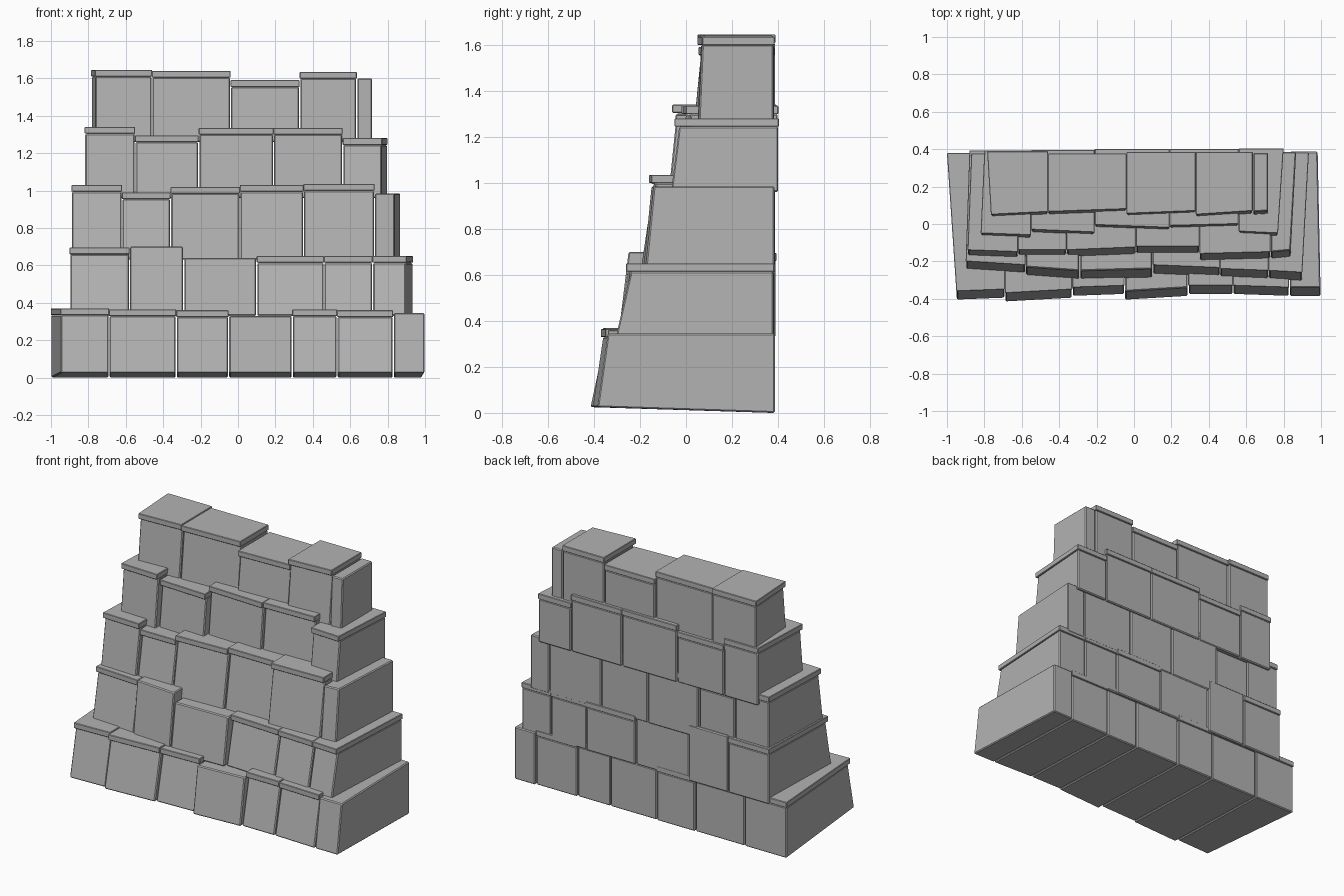
import bpy
import bmesh
import random

random.seed(4)
cube = bpy.data.objects.get("Cube")
if cube:
    bpy.data.objects.remove(cube, do_unlink=True)

# One plain stone colour
stone = bpy.data.materials.new("grey_stone")
stone.use_nodes = True
grey = (0.45, 0.45, 0.45, 1)
stone.diffuse_color = grey
stone.node_tree.nodes["Principled BSDF"].inputs["Base Color"].default_value = grey

CAP_HEIGHT = 0.036
CAP_OVERHANG = 0.02
JOINT = 0.003


def slab(name, left, right, front_bottom, front_top, back, bottom, top, bevel):
    """Six sided stone; left/right hold (front x, back x), fronts hold (left y, right y),
    bottom holds (front z, back z)."""
    bm = bmesh.new()
    rings = []
    for front, heights in ((front_bottom, bottom), (front_top, (top, top))):
        corners = [
            (left[0], front[0], heights[0]),
            (right[0], front[1], heights[0]),
            (right[1], back, heights[1]),
            (left[1], back, heights[1]),
        ]
        rings.append([bm.verts.new(corner) for corner in corners])
    low, high = rings
    bm.faces.new(reversed(low))
    bm.faces.new(high)
    for i in range(4):
        j = (i + 1) % 4
        bm.faces.new((low[i], low[j], high[j], high[i]))
    bmesh.ops.bevel(bm, geom=bm.edges[:], offset=bevel, segments=1, affect="EDGES")
    bmesh.ops.recalc_face_normals(bm, faces=bm.faces[:])
    mesh = bpy.data.meshes.new(name)
    bm.to_mesh(mesh)
    bm.free()
    mesh.materials.append(stone)
    obj = bpy.data.objects.new(name, mesh)
    bpy.context.collection.objects.link(obj)
    return obj


def course(name, bottom, back, lean, start, finish, stones):
    """Row of stones from left to right; each is (right x, top z, left y, right y, style)."""
    left = start
    for number, (edge, top, y_left, y_right, style) in enumerate(stones, 1):
        is_last = number == len(stones)
        right = finish if is_last else (edge, edge)
        stone_back = back + random.uniform(-0.008, 0.008)
        inner_left = [x + JOINT for x in left]
        inner_right = [x - JOINT for x in right]
        capped = style == "capped"
        inset = CAP_OVERHANG if capped else 0
        body_top = top - CAP_HEIGHT if capped else top
        front_top = (y_left + inset, y_right + inset)
        front_bottom = (y_left - lean, y_right - lean)
        slab(f"{name}_stone_{number}", inner_left, inner_right, front_bottom,
             front_top, stone_back, bottom, body_top, 0.006)
        if capped:
            # Thin cap slab, overhanging the stone on the front
            cap_front = (y_left, y_right)
            slab(f"{name}_cap_{number}", left, right, cap_front, cap_front,
                 stone_back + JOINT, (body_top, body_top), top, 0.003)
        left = right


# Bottom course
course("bottom_course", (0.025, 0), 0.38, 0.045, (-0.95, -1), (1, 0.985), [
    (-0.69, 0.37, -0.36, -0.35, "capped"),
    (-0.33, 0.365, -0.37, -0.35, "capped"),
    (-0.05, 0.36, -0.34, -0.33, "capped"),
    (0.29, 0.33, -0.36, -0.34, "plain"),
    (0.53, 0.365, -0.33, -0.33, "capped"),
    (0.83, 0.36, -0.33, -0.34, "capped"),
    (1, 0.345, -0.34, -0.34, "plain"),
])

# Second course
course("second_course", (0.33, 0.33), 0.385, 0.045, (-0.9, -0.88), (0.9, 0.935), [
    (-0.58, 0.695, -0.2, -0.22, "capped"),
    (-0.29, 0.7, -0.23, -0.25, "plain"),
    (0.1, 0.64, -0.25, -0.24, "plain"),
    (0.46, 0.65, -0.22, -0.235, "capped"),
    (0.72, 0.65, -0.24, -0.25, "capped"),
    (0.93, 0.65, -0.25, -0.26, "capped"),
])

# Middle course
course("middle_course", (0.63, 0.63), 0.38, 0.035, (-0.89, -0.87), (0.84, 0.87), [
    (-0.62, 1.03, -0.14, -0.15, "capped"),
    (-0.36, 0.99, -0.14, -0.14, "capped"),
    (0.01, 1.02, -0.14, -0.125, "capped"),
    (0.35, 1.03, -0.12, -0.12, "capped"),
    (0.73, 1.035, -0.16, -0.15, "capped"),
    (0.87, 0.985, -0.15, -0.14, "plain"),
])

# Fourth course
course("fourth_course", (0.96, 0.96), 0.395, 0.015, (-0.82, -0.8), (0.77, 0.8), [
    (-0.55, 1.34, -0.05, -0.06, "capped"),
    (-0.21, 1.295, -0.03, -0.045, "capped"),
    (0.19, 1.335, -0.005, -0.02, "capped"),
    (0.56, 1.335, -0.01, 0, "capped"),
    (0.8, 1.28, -0.04, -0.05, "capped"),
])

# Top course
course("top_course", (1.26, 1.26), 0.38, 0.015, (-0.765, -0.785), (0.72, 0.72), [
    (-0.46, 1.645, 0.05, 0.065, "capped"),
    (-0.04, 1.64, 0.065, 0.08, "capped"),
    (0.33, 1.59, 0.055, 0.07, "capped"),
    (0.635, 1.635, 0.05, 0.07, "capped"),
    (0.72, 1.6, 0.065, 0.07, "plain"),
])
